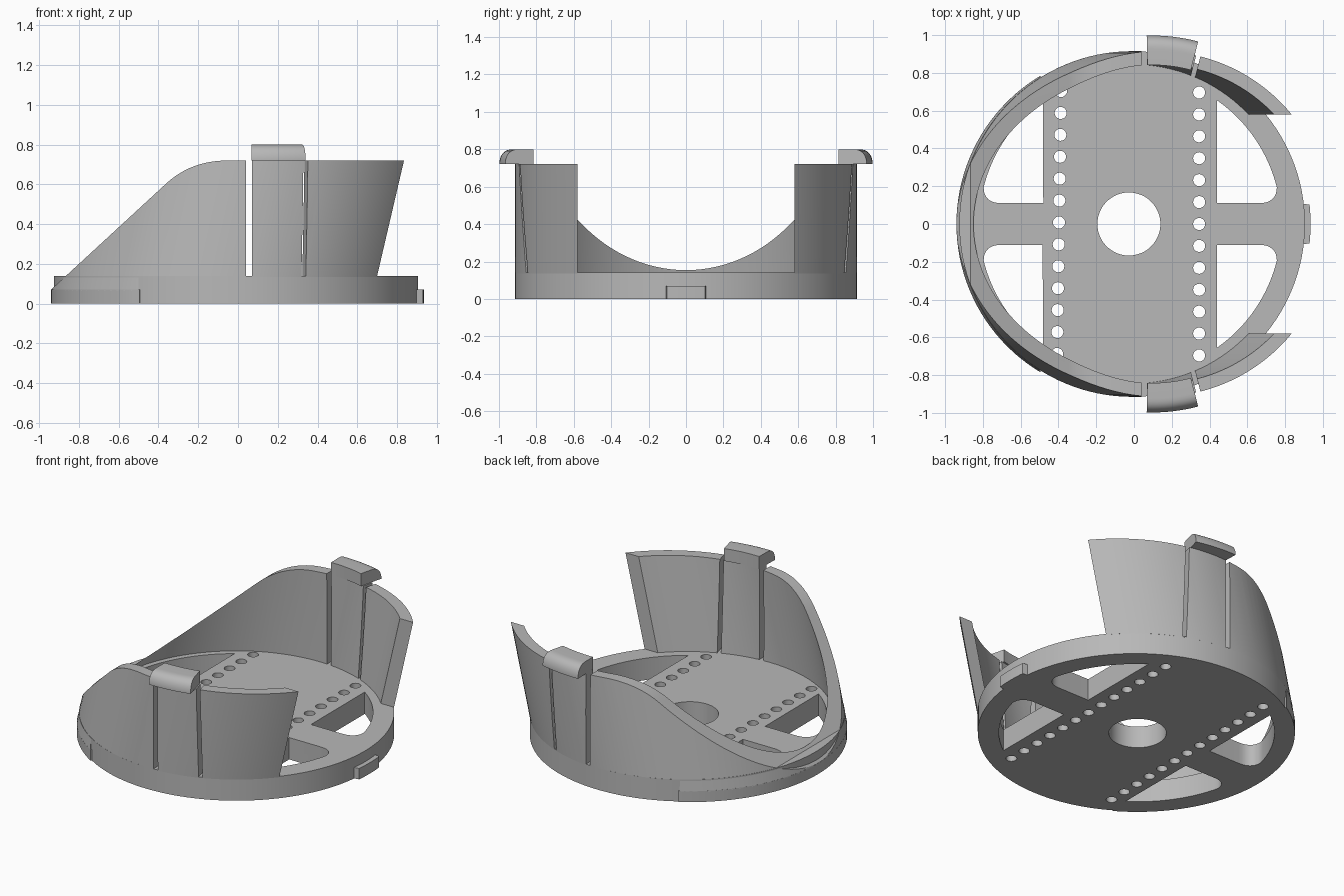
import bpy, bmesh, math
from mathutils import Vector

cube = bpy.data.objects.get("Cube")
if cube:
    bpy.data.objects.remove(cube, do_unlink=True)

grey = bpy.data.materials.new("light_grey")
grey.use_nodes = True
grey.diffuse_color = (0.48, 0.48, 0.48, 1)
bsdf = next(n for n in grey.node_tree.nodes if n.type == 'BSDF_PRINCIPLED')
bsdf.inputs["Base Color"].default_value = grey.diffuse_color

FLOOR, TOP, R_OUT, R_IN = 0.14, 0.72, 0.915, 0.845


def arc(cx, cy, r, a0, a1, n):
    """Points on an arc, angles in degrees."""
    angles = [math.radians(a0 + (a1 - a0) * i / n) for i in range(n + 1)]
    return [(cx + r * math.cos(a), cy + r * math.sin(a)) for a in angles]


def circle(cx, cy, r, n):
    return arc(cx, cy, r, 0, 360, n)[:-1]


def bezier(p, c, q, n):
    p, c, q = Vector(p), Vector(c), Vector(q)
    ts = [i / n for i in range(n + 1)]
    return [tuple(p * (1 - t) ** 2 + c * 2 * t * (1 - t) + q * t * t) for t in ts]


def loft(bm, rings):
    """Closed solid through matching rings of points."""
    rows = [[bm.verts.new(p) for p in ring] for ring in rings]
    n = len(rows[0])
    for a, b in zip(rows, rows[1:]):
        for i in range(n):
            j = (i + 1) % n
            bm.faces.new((a[i], a[j], b[j], b[i]))
    bm.faces.new(rows[0][::-1])
    bm.faces.new(rows[-1])


def solid(name, ring_sets):
    bm = bmesh.new()
    for rings in ring_sets:
        loft(bm, rings)
    bmesh.ops.recalc_face_normals(bm, faces=bm.faces[:])
    mesh = bpy.data.meshes.new(name)
    bm.to_mesh(mesh)
    bm.free()
    mesh.materials.append(grey)
    ob = bpy.data.objects.new(name, mesh)
    bpy.context.scene.collection.objects.link(ob)
    return ob


def prism(loop, z0, z1, lean=0.0):
    """Upright prism; lean slides it along x as it rises above the floor."""
    return [[(x + lean * (z - FLOOR), y, z) for x, y in loop] for z in (z0, z1)]


def cut(ob, cutter, operation='DIFFERENCE'):
    mod = ob.modifiers.new("cut", 'BOOLEAN')
    mod.operation, mod.solver, mod.object = operation, 'EXACT', cutter
    graph = bpy.context.evaluated_depsgraph_get()
    mesh = bpy.data.meshes.new_from_object(ob.evaluated_get(graph))
    ob.modifiers.clear()
    ob.data = mesh
    bpy.data.objects.remove(cutter, do_unlink=True)


# Round floor plate with centre hole, four windows and two rows of holes
base = solid("base_plate", [prism(circle(-0.01, 0, R_OUT, 128), 0, FLOOR)])
holes = [prism(circle(-0.027, 0, 0.167, 48), -0.1, 0.3)]
for i in range(-6, 7):
    y = 0.116 * i
    holes.append(prism(circle(0.345, y, 0.032, 20), -0.1, 0.3))
    holes.append(prism(circle(-0.397 + 0.015 * y, y + 0.008, 0.032, 20), -0.1, 0.3))
for sx, inner in ((1, 0.46), (-1, 0.462)):
    for sy in (1, -1):
        edge = arc(0, 0, 0.80, 14, math.degrees(math.acos(inner / 0.80)), 20)
        corner = bezier((0.68, 0.11), (0.775, 0.11), edge[0], 8)
        tilt = -0.015 if sx < 0 else 0
        pts = [(inner + tilt * sy * 0.11, 0.11)] + corner + edge[1:]
        holes.append(prism([(-0.02 + sx * x, sy * y) for x, y in pts], -0.1, 0.3))
cut(base, solid("window_cutter", holes))

# Leaning wall, trimmed by the sloping side profile
LEAN = 0.233
wall = solid("leaning_wall", [prism(circle(-0.008, 0, R_OUT, 128), 0, 0.9, LEAN)])
cut(wall, solid("bore_cutter", [prism(circle(-0.008, 0, R_IN, 128), -0.1, 1, LEAN)]))
crest = bezier((-0.36, 0.605), (-0.235, TOP), (-0.05, TOP), 14)
profile = [(-0.945, 0.066), (-0.5, 0.066), (-0.5, 0.135), (1.2, 0.135), (1.2, TOP)]
profile += crest[::-1]
trim = solid("profile_cutter", [[[(x, y, z) for x, z in profile] for y in (-1.2, 1.2)]])
cut(wall, trim, 'INTERSECT')

# Front opening and the slots either side of each spring tongue
gap = [(0.2, -0.58), (1.3, -0.58), (1.3, 0.58), (0.2, 0.58)]
cut(wall, solid("opening_cutter", [prism(gap, 0.1, 1)]))
slots = []
for s in (1, -1):
    slots.append(prism([(0.04, s * 0.7), (0.07, s * 0.7), (0.07, s * 1.1), (0.04, s * 1.1)],
                       FLOOR, 1))
    ends = [(0.098 + 0.25 * r, s * 0.966 * r) for r in (0.75, 1.1)]
    (xa, ya), (xb, yb) = ends
    slots.append(prism([(xa, ya), (xa + 0.024, ya), (xb + 0.024, yb), (xb, yb)], FLOOR, 1))
cut(wall, solid("slot_cutter", slots))

# Upright foot under the low end of the wall
foot_loop = arc(-0.025, 0, R_OUT, 121, 239, 48) + arc(-0.025, 0, R_IN, 239, 121, 48)
foot = solid("wall_foot", [prism(foot_loop, 0, 0.07)])

# Small locating tab on the open side
tab_loop = arc(-0.01, 0, 0.945, -6.2, 6.2, 8) + arc(-0.01, 0, 0.90, 7, -7, 8)
tab = solid("locating_tab", [prism(tab_loop, 0, 0.07)])

# Rounded hooks on top of the tongues
hook_profile = [(0.842, TOP), (0.998, TOP)]
hook_profile += bezier((0.998, TOP + 0.01), (0.99, 0.80), (0.925, 0.80), 8) + [(0.842, 0.80)]
parts = [base, wall, foot, tab]
for s, side in ((1, "back"), (-1, "front")):
    rings = []
    for i in range(13):
        a = math.radians(-1.3 + 15.8 * i / 12)
        rings.append([(0.09 + r * math.sin(a), s * r * math.cos(a), z)
                      for r, z in hook_profile])
    parts.append(solid(side + "_hook", [rings]))

for ob in bpy.context.selected_objects:
    ob.select_set(False)
for ob in parts:
    ob.select_set(True)
bpy.context.view_layer.objects.active = base
bpy.ops.object.shade_smooth_by_angle(angle=math.radians(30))
